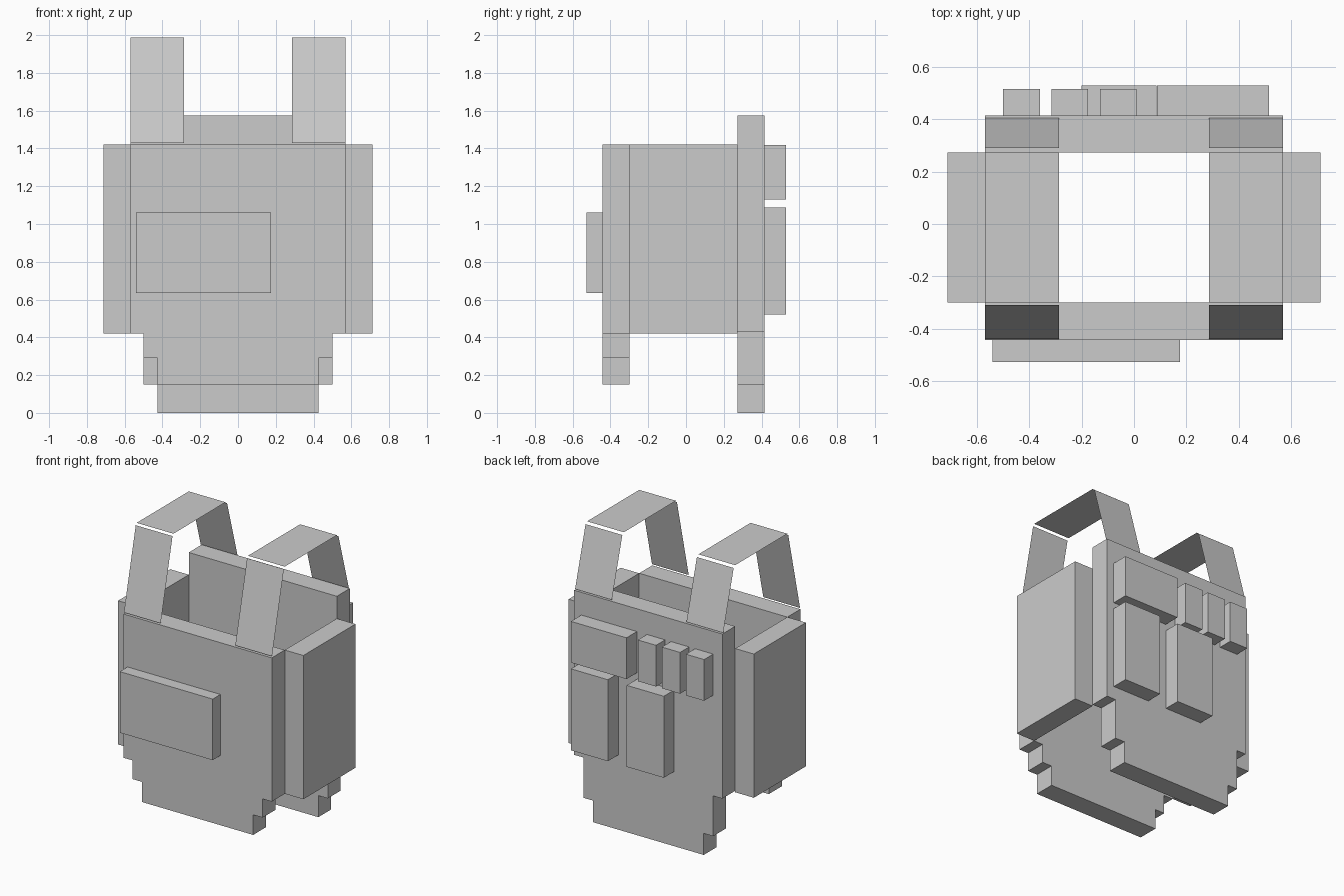
import bpy, bmesh

if "Cube" in bpy.data.objects:
    bpy.data.objects.remove(bpy.data.objects["Cube"])


def finish(name, bm):
    mesh = bpy.data.meshes.new(name)
    bm.to_mesh(mesh)
    bm.free()
    obj = bpy.data.objects.new(name, mesh)
    bpy.context.collection.objects.link(obj)
    return obj


def slab(name, profile, y0, y1):
    """Extrude an x/z outline from y0 to y1."""
    bm = bmesh.new()
    face = bm.faces.new([bm.verts.new((x, y0, z)) for x, z in profile])
    ext = bmesh.ops.extrude_face_region(bm, geom=[face])
    for v in ext["geom"]:
        if isinstance(v, bmesh.types.BMVert):
            v.co.y = y1
    bmesh.ops.recalc_face_normals(bm, faces=bm.faces)
    return finish(name, bm)


def box(name, x0, x1, y0, y1, z0, z1):
    return slab(name, [(x0, z0), (x1, z0), (x1, z1), (x0, z1)], y0, y1)


def stepped(name, levels, y0, y1):
    """Symmetric panel; levels are (half width, bottom z, top z) going up."""
    right = [(w, z) for w, a, b in levels for z in (a, b)]
    slab(name, right + [(-x, z) for x, z in reversed(right)], y0, y1)


# Front and back vest panels with stepped hems
stepped("front_panel", [(0.427, 0.15, 0.29), (0.50, 0.29, 0.42), (0.57, 0.42, 1.42)], -0.443, -0.30)
stepped("back_panel", [(0.427, 0.0, 0.15), (0.50, 0.15, 0.43), (0.57, 0.43, 1.575)], 0.273, 0.415)

# Side panels and thin shoulder straps
STRAP = [
    ("front", (-0.44, 1.43), (-0.31, 1.987)),
    ("top", (-0.30, 2.0), (0.273, 2.0)),
    ("back", (0.29, 1.987), (0.405, 1.58)),
]
for side, s in (("left", -1), ("right", 1)):
    x0, x1 = sorted((s * 0.57, s * 0.713))
    box(f"{side}_side_panel", x0, x1, -0.30, 0.273, 0.42, 1.42)
    x0, x1 = sorted((s * 0.287, s * 0.57))
    for part, (ya, za), (yb, zb) in STRAP:
        bm = bmesh.new()
        corners = [(x0, ya, za), (x1, ya, za), (x1, yb, zb), (x0, yb, zb)]
        bm.faces.new([bm.verts.new(c) for c in corners])
        finish(f"{side}_strap_{part}", bm)

# Front pocket
box("front_pocket", -0.54, 0.175, -0.528, -0.443, 0.635, 1.06)

# Back pouches: one wide, three small, two tall
box("wide_pouch", 0.087, 0.515, 0.415, 0.53, 1.13, 1.417)
for i, x in enumerate((-0.50, -0.315, -0.13)):
    box(f"small_pouch_{i + 1}", x, x + 0.14, 0.415, 0.515, 1.13, 1.417)
for i, x in enumerate((-0.20, 0.23)):
    box(f"tall_pouch_{i + 1}", x, x + 0.285, 0.415, 0.53, 0.52, 1.087)
